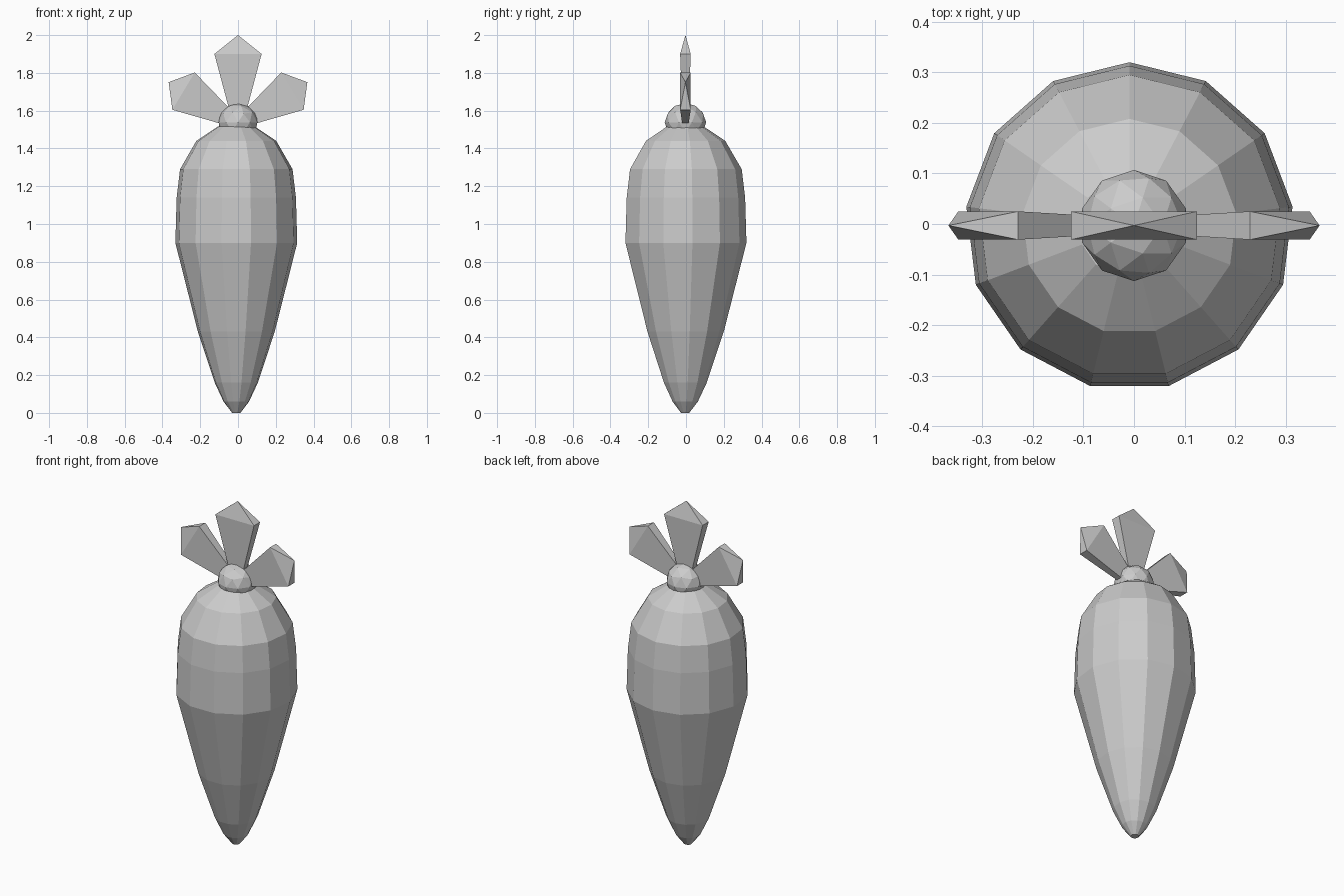
import bpy, bmesh, math
from mathutils import Matrix, Vector

if "Cube" in bpy.data.objects:
    bpy.data.objects.remove(bpy.data.objects["Cube"])

CY = -0.003


def make_object(name, bm):
    bmesh.ops.recalc_face_normals(bm, faces=bm.faces[:])
    mesh = bpy.data.meshes.new(name)
    bm.to_mesh(mesh)
    bm.free()
    obj = bpy.data.objects.new(name, mesh)
    bpy.context.collection.objects.link(obj)
    return obj


def loft(bm, rings):
    """Bridge consecutive vertex rings and cap both ends."""
    for a, b in zip(rings, rings[1:]):
        n = len(a)
        for i in range(n):
            bm.faces.new((a[i], a[(i + 1) % n], b[(i + 1) % n], b[i]))
    bm.faces.new(rings[0][::-1])
    bm.faces.new(rings[-1])


# Root: 13-sided tapered lathe
profile = [(0.022, 0), (0.068, 0.06), (0.115, 0.16), (0.205, 0.43),
           (0.325, 0.90), (0.318, 1.14), (0.30, 1.29), (0.213, 1.44), (0.10, 1.515)]
SIDES = 13
bm = bmesh.new()
rings = []
for r, z in profile:
    angles = [math.pi / 2 + math.tau * i / SIDES for i in range(SIDES)]
    rings.append([bm.verts.new((-0.009 + r * math.cos(a), -0.005 + r * math.sin(a), z))
                  for a in angles])
loft(bm, rings)
make_object("root", bm)

# Crown: faceted ball sunk into the top of the root
bm = bmesh.new()
bmesh.ops.create_icosphere(bm, subdivisions=2, radius=0.11)
bmesh.ops.scale(bm, vec=(0.98, 1, 0.93), verts=bm.verts[:])
bmesh.ops.translate(bm, vec=(0, CY, 1.538), verts=bm.verts[:])
make_object("crown", bm)


# Leaves: flared slabs ending in a pyramid tip
def leaf(name, base, tilt, size):
    bm = bmesh.new()
    rings = []
    for w, t, z in [(0.037, 0.016, 0), (0.125, 0.028 / size, 0.33)]:
        rings.append([bm.verts.new((sx * w, sy * t, z))
                      for sx, sy in ((-1, -1), (1, -1), (1, 1), (-1, 1))])
    loft(bm, rings)
    bm.faces.ensure_lookup_table()
    bmesh.ops.poke(bm, faces=[bm.faces[-1]])
    bm.verts.ensure_lookup_table()
    bm.verts[-1].co = Vector((0, 0, 0.43))
    bm.transform(Matrix.Translation(base) @ Matrix.Rotation(math.radians(tilt), 4, 'Y')
                 @ Matrix.Scale(size, 4))
    make_object(name, bm)


leaf("leaf_middle", (0, CY, 1.57), 0, 1.0)
leaf("leaf_left", (-0.028, CY, 1.547), -59, 0.92)
leaf("leaf_right", (0.028, CY, 1.547), 59, 0.92)
